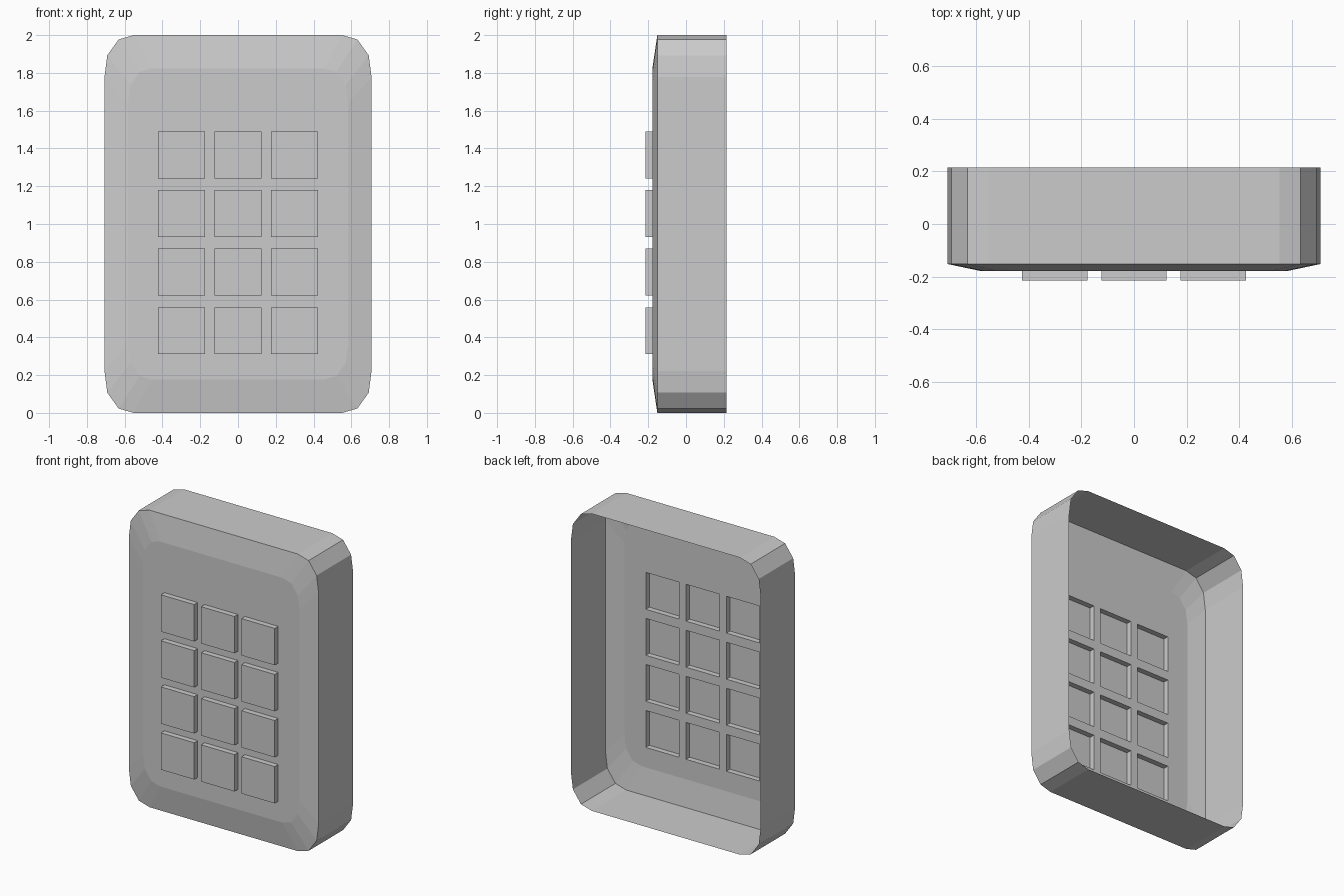
import bpy, bmesh
from mathutils import Vector

if "Cube" in bpy.data.objects:
    bpy.data.objects.remove(bpy.data.objects["Cube"])

BACK_Y, SHOULDER_Y, FACE_Y, KEY_Y = 0.215, -0.152, -0.178, -0.215
KEY = 0.248
KEY_X = [-0.30, 0.0, 0.30]
KEY_Z = [0.435 + 0.31 * i for i in range(4)]

# Rounded outline, one corner mirrored to all four (counter-clockwise from the front)
corner = [(0.707, 0.777), (0.692, 0.893), (0.632, 0.977), (0.552, 1.0)]
half = corner + [(-x, z) for x, z in reversed(corner)]
outline = half + [(-x, -z) for x, z in half]

bm = bmesh.new()


def ring(y, scale=1.0):
    return [bm.verts.new((x * scale, y, 1 + z * scale)) for x, z in outline]


# Side walls and sloping front border, open at the back
rings = [ring(BACK_Y), ring(SHOULDER_Y), ring(FACE_Y, 0.824)]
n = len(outline)
for a, b in zip(rings, rings[1:]):
    for i in range(n):
        j = (i + 1) % n
        bm.faces.new((a[i], a[j], b[j], b[i]))

# Front panel, cut along the key borders
panel = [bm.faces.new(rings[-1])]


def cut(co, normal):
    global panel
    geom = set(panel) | {e for f in panel for e in f.edges} | {v for f in panel for v in f.verts}
    res = bmesh.ops.bisect_plane(bm, geom=list(geom), dist=1e-5, plane_co=co, plane_no=normal)
    panel = [g for g in res["geom"] if isinstance(g, bmesh.types.BMFace)]
    panel = [f for f in bm.faces if all(abs(v.co.y - FACE_Y) < 1e-4 for v in f.verts)]


for s in (-KEY / 2, KEY / 2):
    for x in KEY_X:
        cut((x + s, 0, 0), (1, 0, 0))
    for z in KEY_Z:
        cut((0, 0, z + s), (0, 0, 1))


# Raised hollow keys pushed out of the panel
def is_key(f):
    c = f.calc_center_median()
    return (any(abs(c.x - x) < 0.02 for x in KEY_X)
            and any(abs(c.z - z) < 0.02 for z in KEY_Z))


keys = [f for f in panel if is_key(f)]
for f in bmesh.ops.extrude_discrete_faces(bm, faces=keys)["faces"]:
    bmesh.ops.translate(bm, verts=f.verts, vec=Vector((0, KEY_Y - FACE_Y, 0)))

mesh = bpy.data.meshes.new("keypad_cover")
bm.to_mesh(mesh)
bm.free()
bpy.context.collection.objects.link(bpy.data.objects.new("keypad_cover", mesh))
